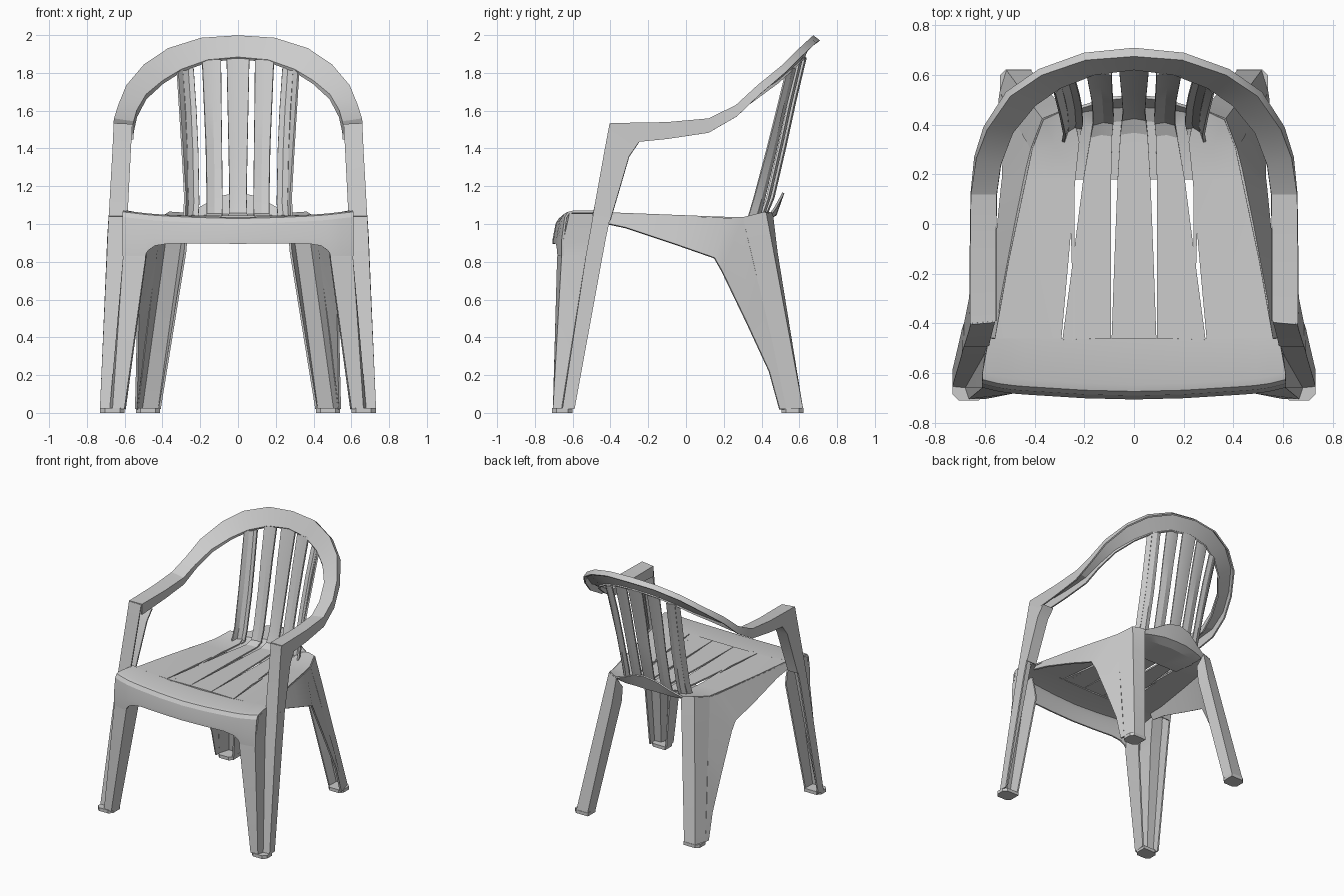
import bpy, math

def loft(name, rows, thick=0.012, closed=False, cap=False):
    """Skin rows of points into a thin shell, mirrored across x = 0."""
    n = len(rows[0])
    verts = [p for r in rows for p in r]
    faces = []
    for i in range(len(rows) - 1):
        for j in range(n if closed else n - 1):
            k = (j + 1) % n
            faces.append((i*n + j, i*n + k, (i+1)*n + k, (i+1)*n + j))
    if cap:
        faces.append(tuple(reversed(range(n))))
        faces.append(tuple(range((len(rows)-1)*n, len(rows)*n)))
    me = bpy.data.meshes.new(name)
    me.from_pydata(verts, [], faces)
    ob = bpy.data.objects.new(name, me)
    bpy.context.collection.objects.link(ob)
    bpy.ops.object.select_all(action='DESELECT')
    ob.select_set(True)
    bpy.context.view_layer.objects.active = ob
    ob.modifiers.new("mirror", 'MIRROR').merge_threshold = 0.002
    if thick:
        s = ob.modifiers.new("shell", 'SOLIDIFY')
        s.thickness = thick
        s.offset = 0
    for m in list(ob.modifiers):
        bpy.ops.object.modifier_apply(modifier=m.name)
    bpy.ops.object.shade_smooth_by_angle(angle=math.radians(22))
    return ob

# armrests and top hoop: one band with a rim hanging from both edges
outer = [(.655, -.40, 1.53), (.655, -.1, 1.535), (.652, .12, 1.555), (.637, .27, 1.625),
         (.60, .39, 1.73), (.51, .53, 1.84), (.38, .62, 1.925), (.2, .685, 1.98), (0, .705, 1.993)]
inner = [(.56, -.39, 1.525), (.56, -.1, 1.525), (.557, .12, 1.54), (.54, .24, 1.60),
         (.49, .37, 1.685), (.40, .48, 1.76), (.30, .55, 1.82), (.16, .605, 1.87), (0, .625, 1.885)]
drop = [.11, .085, .072, .055, .045, .035, .03, .025, .025]
rows = []
for i, ((ox, oy, oz), (ix, iy, iz), d) in enumerate(zip(outer, inner, drop)):
    t = max(0, i - 2) / 6                       # 0 on the arm, 1 at the top
    s = 1 - .03 * min(1, t * 2)
    rows.append([(ox, oy, oz - d), (ox * s, oy - .03 * t, oz), (ix, iy, iz),
                 (ix, iy + .01 * t, iz - d * .7 * (1 - t) - .008 * t)])
loft("arm_and_top_hoop", rows)

# arm posts above the seat
loft("arm_post", [
    [(.56, -.39, 1.525), (.655, -.40, 1.53), (.655, -.25, 1.44), (.565, -.25, 1.44)],
    [(.567, -.415, 1.40), (.66, -.425, 1.40), (.66, -.305, 1.36), (.572, -.305, 1.36)],
    [(.585, -.49, 1.04), (.68, -.49, 1.04), (.68, -.405, 1.02), (.60, -.405, 1.02)]])

# front legs: folded channel from seat corner and post down to the foot
loft("front_leg", [
    [(.50, -.56, 1.02), (.50, -.64, 1.01), (.607, -.615, 1.055), (.585, -.485, 1.055), (.68, -.487, 1.05), (.68, -.402, 1.03)],
    [(.49, -.54, .90), (.49, -.672, .87), (.605, -.648, .90), (.595, -.51, .92), (.687, -.51, .92), (.687, -.425, .92)],
    [(.49, -.53, .83), (.493, -.678, .82), (.605, -.655, .82), (.60, -.525, .84), (.69, -.525, .84), (.69, -.44, .84)],
    [(.60, -.61, .02), (.605, -.70, .02), (.66, -.70, .02), (.675, -.655, .02), (.727, -.65, .02), (.725, -.59, .02)]])

# rear legs, splayed out from under the seat corner
loft("rear_leg", [
    [(.27, .40, .97), (.28, .455, 1.05), (.365, .42, 1.06), (.41, .30, 1.03)],
    [(.28, .40, .85), (.305, .48, .85), (.395, .46, .85), (.44, .35, .82)],
    [(.415, .53, .02), (.42, .615, .02), (.51, .615, .02), (.535, .53, .02)]])

# side skirts sweeping down into the rear legs
loft("side_skirt", [
    [(.545, -.46, 1.055), (.57, -.46, 1.01)],
    [(.535, -.32, 1.05), (.56, -.32, .98)],
    [(.475, 0, 1.04), (.55, -.05, .89)],
    [(.43, .22, 1.03), (.53, .15, .82)],
    [(.41, .30, 1.03), (.525, .19, .75)],
    [(.46, .39, .65), (.53, .32, .48)],
    [(.50, .46, .35), (.535, .44, .22)],
    [(.535, .53, .02), (.54, .495, .02)]])

# feet
for name, (x0, x1, y0, y1) in {"front_foot": (.60, .73, -.71, -.60),
                               "rear_foot": (.412, .54, .505, .622)}.items():
    c = .025
    ring = [(x0 + c, y0), (x1 - c, y0), (x1, y0 + c), (x1, y1 - c), (x1 - c, y1), (x0, y1), (x0, y0 + c)]
    loft(name, [[(x, y, z) for x, y in ring] for z in (0, .025)], thick=0, closed=True, cap=True)

# seat front with rolled apron
stations = [(0, 1.03, -.70, .895), (.2, 1.035, -.695, .897), (.36, 1.042, -.685, .898),
            (.44, 1.047, -.68, .885), (.475, 1.05, -.677, .86), (.495, 1.052, -.675, .83),
            (.545, 1.058, -.668, .83), (.61, 1.065, -.652, .83)]
rows = []
for x, z, yf, zb in stations:
    rows.append([(min(x, .585), -.46, z), (x, yf + .055, z),
                 (x, yf + .03, z - .006), (x, yf + .015, z - .03), (x, yf, .92), (x, yf, zb)])
loft("seat_front_apron", rows)

# seat slats running back and bending up into the backrest
prof = [(-.46, 1.04), (-.15, 1.035), (.18, 1.03), (.36, 1.03), (.42, 1.055),
        (.455, 1.14), (.52, 1.42), (.57, 1.65), (.625, 1.88)]

def slat(name, left, right, back=0.0, lower=0.0):
    """Slat between two edge curves; 'back' pulls it forward, 'lower' shortens it."""
    rows = []
    for i, ((y, z), a, b) in enumerate(zip(prof, left, right)):
        t = max(0, i - 2) / 6
        yy = y - back * min(1, t * 2)
        zz = z - lower * t
        crown = .008 if i > 2 else 0
        m = (a + b) / 2
        if a == 0:
            rows.append([(0, yy + crown, zz), (b, yy, zz)])
        else:
            rows.append([(a, yy, zz), (m, yy + crown - back * .1, zz), (b, yy - back * .3, zz)])
    return loft(name, rows)

slat("centre_slat", [0] * 9, [.09, .079, .066, .055, .048, .045, .05, .055, .06])
slat("middle_slat", [.092, .092, .092, .088, .083, .082, .085, .088, .09],
     [.288, .247, .205, .175, .165, .165, .17, .18, .19], .02, .01)
slat("outer_back_slat", [.24, .24, .24, .22, .21, .205, .21, .22, .235],
     [.25, .25, .26, .275, .27, .265, .27, .28, .295], .05, .055)

# outer seat panels
loft("seat_side_panel", [
    [(.292, -.46, 1.04), (.42, -.46, 1.045), (.56, -.46, 1.058)],
    [(.264, -.15, 1.036), (.39, -.15, 1.038), (.505, -.15, 1.046)],
    [(.236, .18, 1.03), (.34, .18, 1.03), (.435, .18, 1.033)],
    [(.22, .33, 1.03), (.32, .32, 1.03), (.41, .30, 1.03)],
    [(.24, .43, 1.05), (.29, .455, 1.055), (.365, .42, 1.06)]])

# side wings of the outer back slats
loft("back_slat_wing", [
    [(.27, .375, 1.05), (.285, .33, 1.04)],
    [(.265, .40, 1.14), (.28, .36, 1.14)],
    [(.27, .46, 1.39), (.295, .43, 1.40)],
    [(.295, .56, 1.825), (.32, .53, 1.80)]])

# panel joining the slats at the rear, with its raised lip
loft("rear_cross_panel", [
    [(0, .18, 1.02), (0, .42, 1.02), (0, .475, 1.05), (0, .515, 1.165)],
    [(.10, .18, 1.02), (.10, .41, 1.02), (.10, .47, 1.05), (.10, .505, 1.145)],
    [(.2, .18, 1.02), (.2, .40, 1.02), (.2, .455, 1.04), (.2, .475, 1.09)],
    [(.25, .18, 1.02), (.27, .39, 1.02), (.28, .43, 1.035), (.28, .45, 1.055)]])
